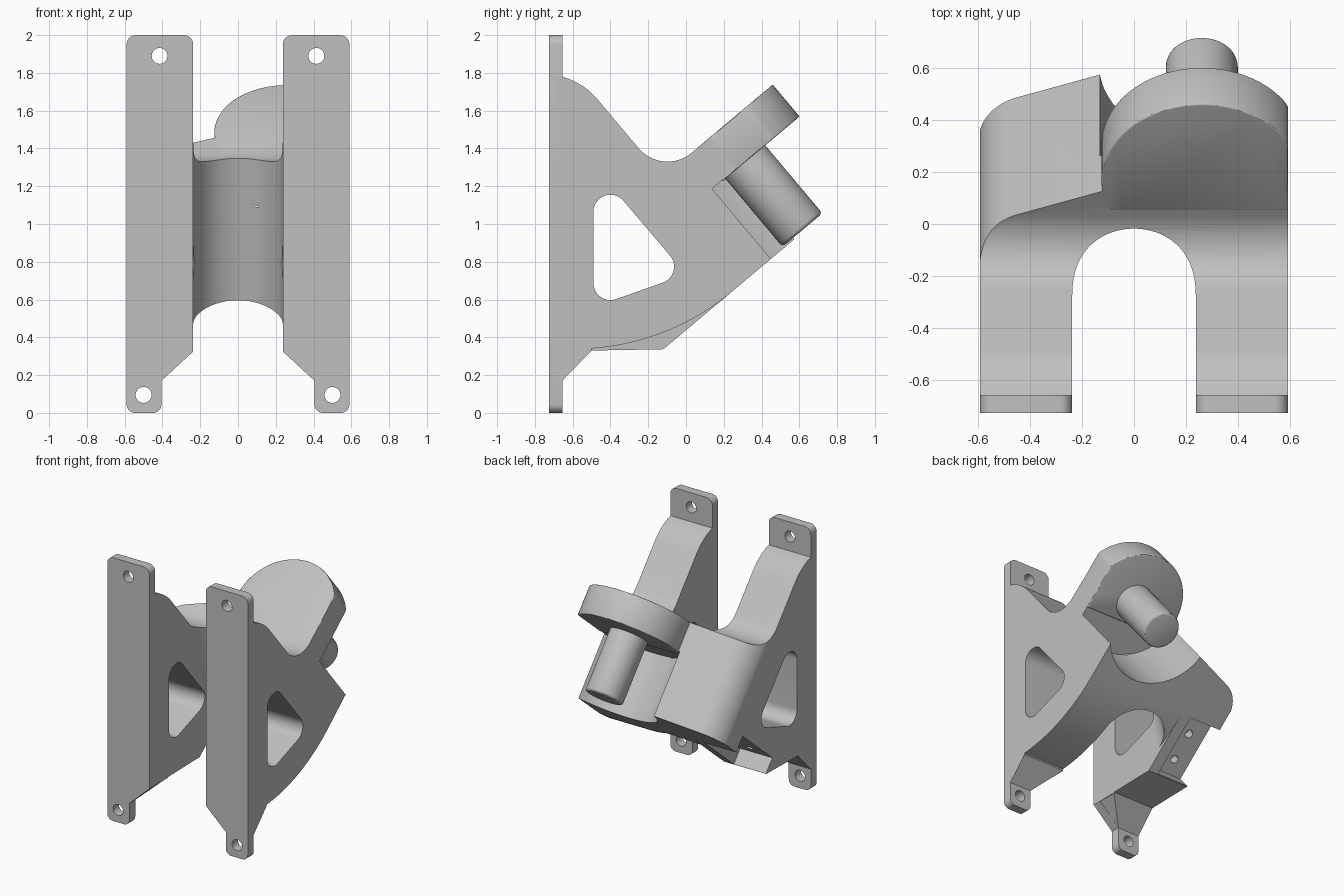
import bpy, bmesh, math
from mathutils import Vector

cube = bpy.data.objects.get("Cube")
if cube:
    bpy.data.objects.remove(cube, do_unlink=True)

grey = bpy.data.materials.new("light grey")
grey.use_nodes = True
COLOUR = (0.53, 0.53, 0.53, 1)
grey.diffuse_color = COLOUR
grey.node_tree.nodes["Principled BSDF"].inputs["Base Color"].default_value = COLOUR

HALF, GAP = 0.59, 0.237               # half width, half gap between legs
TILT = math.radians(40)
U = Vector((0, math.cos(TILT), math.sin(TILT)))     # along the sloped top
V = Vector((0, math.sin(TILT), -math.cos(TILT)))    # down through the head
HUB = Vector((0.26, 0.165, 1.49))     # centre of the disc top


# Mappings from profile (a, b) and depth d to space
def side(a, b, d):
    return Vector((d, a, b))


def front(a, b, d):
    return Vector((a, d, b))


def tilted(a, b, d):
    return Vector((a, HUB.y, HUB.z)) + U * b + V * d


def leaning(a, b, d):
    return Vector((a, b - 0.27 * (d - 1.33), d))


def rounded(corners, steps=10):
    """Polygon from (a, b) or (a, b, radius) corners."""
    out = []
    n = len(corners)
    for i, c in enumerate(corners):
        p = Vector(c[:2])
        if len(c) == 2:
            out.append(p)
            continue
        d0 = (Vector(corners[i - 1][:2]) - p).normalized()
        d1 = (Vector(corners[(i + 1) % n][:2]) - p).normalized()
        half = d0.angle(d1) / 2
        centre = p + (d0 + d1).normalized() * c[2] / math.sin(half)
        r0 = p + d0 * c[2] / math.tan(half) - centre
        r1 = p + d1 * c[2] / math.tan(half) - centre
        sweep = math.pi - 2 * half
        for k in range(steps + 1):
            t = k / steps
            out.append(centre + (r0 * math.sin((1 - t) * sweep)
                                 + r1 * math.sin(t * sweep)) / math.sin(sweep))
    return out


def arc(ca, cb, r, start, end, steps=48):
    angles = [math.radians(start + (end - start) * k / steps) for k in range(steps + 1)]
    return [(ca + r * math.cos(t), cb + r * math.sin(t)) for t in angles]


def prism(name, pts, mapping, d0, d1):
    bm = bmesh.new()
    rings = [[bm.verts.new(mapping(p[0], p[1], d)) for p in pts] for d in (d0, d1)]
    n = len(pts)
    bm.faces.new(rings[0])
    bm.faces.new(rings[1])
    for i in range(n):
        j = (i + 1) % n
        bm.faces.new((rings[0][i], rings[0][j], rings[1][j], rings[1][i]))
    bmesh.ops.remove_doubles(bm, verts=bm.verts, dist=0.0005)
    bmesh.ops.recalc_face_normals(bm, faces=bm.faces)
    me = bpy.data.meshes.new(name)
    bm.to_mesh(me)
    bm.free()
    me.materials.append(grey)
    ob = bpy.data.objects.new(name, me)
    bpy.context.collection.objects.link(ob)
    return ob


def finish(ob, cutters=(), bevel=0):
    """Apply the cuts and edge rounding, then smooth the curved faces."""
    for c in cutters:
        c.hide_render = True
        m = ob.modifiers.new("cut", "BOOLEAN")
        m.operation, m.solver, m.object = "DIFFERENCE", "EXACT", c
    if bevel:
        m = ob.modifiers.new("round", "BEVEL")
        m.width, m.segments, m.limit_method = bevel, 3, "ANGLE"
        m.angle_limit = math.radians(50)
    bpy.context.view_layer.update()
    graph = bpy.context.evaluated_depsgraph_get()
    me = bpy.data.meshes.new_from_object(ob.evaluated_get(graph))
    ob.modifiers.clear()
    ob.data = me
    for c in cutters:
        bpy.data.objects.remove(c, do_unlink=True)
    bpy.ops.object.select_all(action="DESELECT")
    ob.select_set(True)
    bpy.context.view_layer.objects.active = ob
    bpy.ops.object.shade_smooth_by_angle(angle=math.radians(30))


# Main body: side profile across the full width
end_top, end_low = tilted(0, -0.05, 0), tilted(0, -0.05, 0.7)
body = prism("bracket_body", rounded([
    (-0.7, 1.79), (-0.655, 1.78), (-0.54, 1.745, 0.38), (-0.123, 1.249, 0.2),
    (end_top.y, end_top.z), (end_low.y, end_low.z),
    (-0.12, 0.337), (-0.5, 0.33), (-0.655, 0.17), (-0.7, 0.17)], 16), side, -HALF, HALF)
cuts = []

# Gap between the legs, with a leaning round back
cuts.append(prism("leg_gap", [(GAP, -2), *arc(0, -0.25, GAP, 0, 180), (-GAP, -2)],
                  leaning, -0.3, 2.3))

# Triangular windows through both legs
cuts.append(prism("window", rounded([
    (-0.49, 1.31, 0.09), (-0.49, 0.56, 0.09), (0, 0.733, 0.09)], 14), side, -1, 1))

# Curved underside of the left leg and the middle
cuts.append(prism("underside_curve",
                  [(-0.52, 0.1), *arc(-0.589, 1.628, 1.29, -86, -50, 24), (0.25, 0.1)],
                  side, -GAP, 1))

# Slanting lobe end on the right
cuts.append(prism("lobe_trim", rounded([
    (-0.6, -0.7), (-0.592, -0.22, 0.22), (0, -0.008), (0, 0.4), (-0.8, 0.4), (-0.8, -0.7)],
    16), tilted, -0.3, 1))

# Round clearance below the disc
cuts.append(prism("pocket", arc(HUB.x, 0, 0.395, 0, 355, 71), tilted, 0.215, 1))

# Mounting notch with two screw holes below the right leg
cuts.append(prism("notch", [(-0.7, -0.955), (-0.32, -0.955), (-0.32, -0.49), (-0.7, -0.49)],
                  tilted, 0.58, 1))
for u in (-0.63, -0.84):
    cuts.append(prism("screw_hole", arc(-0.46, u, 0.03, 0, 345, 23), tilted, 0.51, 0.9))

# Inner taper of the feet
for s in (1, -1):
    cuts.append(prism("foot_taper", [(s * 0.1, 0.325), (s * 0.24, 0.325), (s * 0.405, 0.17),
                                     (s * 0.405, -0.2), (s * 0.1, -0.2)], front, -1, -0.4))
finish(body, cuts)

# Mounting plates on the front of each leg
for s, label in ((1, "left"), (-1, "right")):
    plate = prism(label + "_mounting_plate", rounded([
        (s * 0.405, 0, 0.045), (s * HALF, 0, 0.045), (s * HALF, 2, 0.05),
        (s * GAP, 2, 0.05), (s * GAP, 0.325), (s * 0.405, 0.17)], 8), front, -0.725, -0.655)
    holes = [prism("bolt_hole", arc(s * x, z, 0.042, 0, 350, 35), front, -1, 0)
             for x, z in ((0.415, 1.89), (0.5, 0.095))]
    finish(plate, holes)

# Disc trimmed flush with the left side, and the peg below it
rim = [(min(a, HALF), max(b, -0.15)) for a, b in arc(HUB.x, 0, 0.385, 0, 357, 119)]
finish(prism("disc", rim, tilted, -0.001, 0.22), bevel=0.014)
finish(prism("peg", arc(HUB.x, 0.01, 0.138, 0, 354, 59), tilted, 0.1, 0.69), bevel=0.02)
